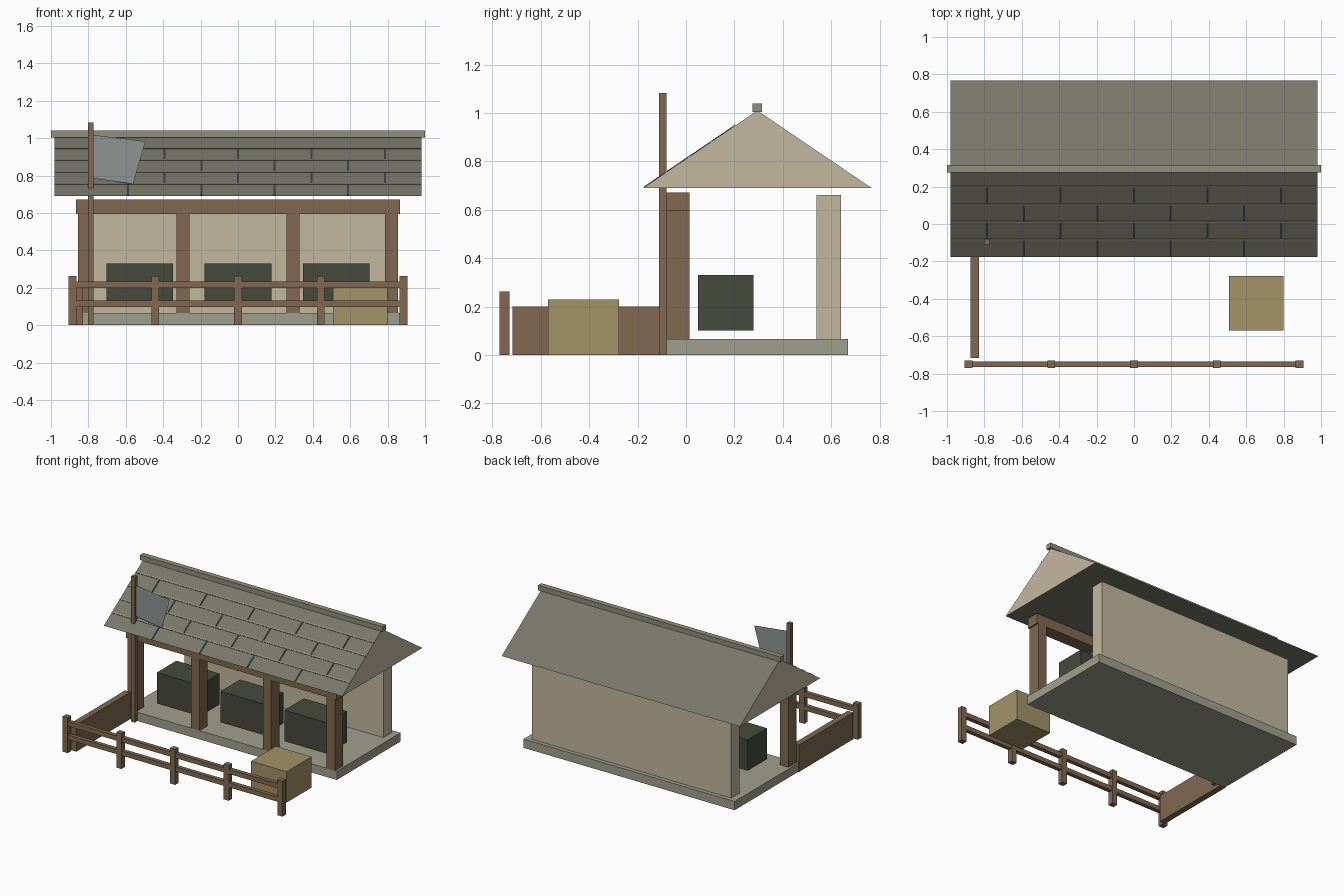
import bpy, bmesh, math
from mathutils import Vector, Matrix

if "Cube" in bpy.data.objects:
    bpy.data.objects.remove(bpy.data.objects["Cube"])


def material(name, hexcode):
    rgb = [int(hexcode[i:i + 2], 16) / 255 for i in (0, 2, 4)]
    m = bpy.data.materials.new(name)
    m.diffuse_color = [((c + 0.055) / 1.055) ** 2.4 for c in rgb] + [1]
    m.use_nodes = True
    m.node_tree.nodes["Principled BSDF"].inputs["Base Color"].default_value = m.diffuse_color
    return m


WOOD = material("wood", "816950")
PLASTER = material("plaster", "c4b8a0")
ROOF = material("roof_slate", "77776a")
RIDGE = material("ridge_stone", "8f907c")
STONE = material("floor_stone", "a0a08f")
DARK = material("dark_counter", "464a3c")
CRATE = material("crate_wood", "a39368")
CLOTH = material("banner_cloth", "8f9594")
JOINT = material("tile_joint", "3a4444")


def mesh(name, verts, faces, *mats):
    me = bpy.data.meshes.new(name)
    me.from_pydata(verts, [], faces)
    for m in mats:
        me.materials.append(m)
    ob = bpy.data.objects.new(name, me)
    bpy.context.collection.objects.link(ob)
    return ob


def box(name, x, y, z, mat, tilt=0):
    """Box from (min, max) ranges, optionally tilted about x."""
    mid = Vector([sum(r) / 2 for r in (x, y, z)])
    size = [r[1] - r[0] for r in (x, y, z)]
    bm = bmesh.new()
    bmesh.ops.create_cube(bm, size=1, matrix=Matrix.Diagonal((*size, 1)))
    me = bpy.data.meshes.new(name)
    bm.to_mesh(me)
    bm.free()
    me.materials.append(mat)
    ob = bpy.data.objects.new(name, me)
    ob.location = mid
    ob.rotation_euler.x = tilt
    bpy.context.collection.objects.link(ob)
    return ob


def around(c, size):
    return (c - size / 2, c + size / 2)


# Floor, back wall and front frame
box("floor_slab", (-0.87, 0.87), (-0.08, 0.67), (0, 0.065), STONE)
box("back_wall", (-0.82, 0.82), (0.54, 0.64), (0.065, 0.66), PLASTER)
for x in (-0.82, -0.295, 0.295, 0.82):
    box("front_post", around(x, 0.07), (-0.08, 0.015), (0.065, 0.595), WOOD)
box("front_beam", (-0.867, 0.867), (-0.08, 0.015), (0.595, 0.672), WOOD)

# Solid gabled roof with plaster ends
Y0, Y1, YM, Z0, Z1, HX = -0.177, 0.767, 0.295, 0.69, 1.01, 0.982
section = [(Y0, Z0), (Y1, Z0), (YM, Z1)]
roof = mesh("roof", [(x, y, z) for x in (-HX, HX) for y, z in section],
            [(0, 2, 1), (3, 4, 5), (0, 1, 4, 3), (1, 2, 5, 4), (2, 0, 3, 5)],
            ROOF, PLASTER)
for i in (0, 1):
    roof.data.polygons[i].material_index = 1
box("roof_ridge", (-1, 1), around(YM, 0.04), (1.003, 1.04), RIDGE)

# Tile courses and staggered joints on the front slope
ROWS = 5
tilt = math.atan2(Z1 - Z0, YM - Y0)
course = math.hypot(Z1 - Z0, YM - Y0) / ROWS


def slope(t):
    return Y0 + (YM - Y0) * t, Z0 + (Z1 - Z0) * t


for row in range(ROWS - 1):
    y, z = slope((row + 1) / ROWS)
    box("tile_course", (-HX, HX), around(y, 0.01), around(z, 0.008), RIDGE, tilt)
    y, z = slope((row + 0.5) / ROWS)
    xs = (-0.589, -0.196, 0.196, 0.589) if row % 2 == 0 else (-0.785, -0.393, 0, 0.393, 0.785)
    for x in xs:
        box("tile_joint", around(x, 0.01), around(y, course * 0.9), around(z, 0.006), JOINT, tilt)

# Dark counters inside and the crate outside
for x in (-0.525, 0, 0.525):
    box("counter", around(x, 0.357), (0.05, 0.28), (0.10, 0.33), DARK)
box("crate", (0.507, 0.8), (-0.57, -0.277), (0, 0.23), CRATE)

# Yard side wall and front fence
box("yard_side_wall", (-0.875, -0.83), (-0.717, -0.08), (0, 0.2), WOOD)
for i in range(5):
    box("fence_post", around(-0.885 + 0.4425 * i, 0.042), (-0.77, -0.73), (0, 0.263), WOOD)
for z in (0.115, 0.215):
    box("fence_rail", (-0.885, 0.885), around(-0.75, 0.03), around(z, 0.035), WOOD)

# Banner pole and cloth
box("banner_pole", (-0.803, -0.773), (-0.111, -0.081), (0, 1.083), WOOD)
mesh("banner", [(x, -0.096, z) for x, z in
                ((-0.773, 0.785), (-0.56, 0.755), (-0.495, 0.983), (-0.773, 1.017))],
     [(0, 1, 2, 3)], CLOTH)
